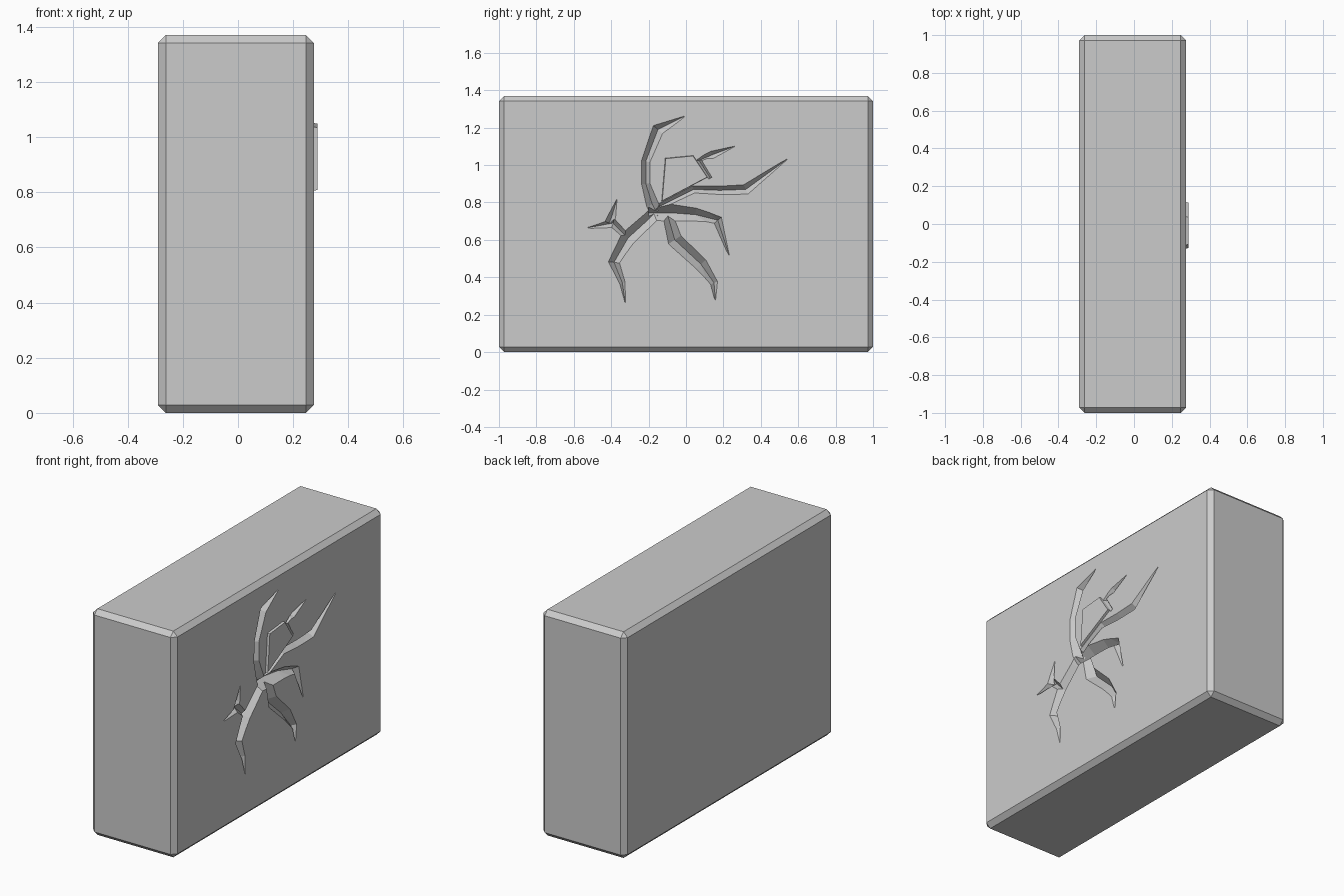
import bpy, bmesh
from mathutils import Vector

if "Cube" in bpy.data.objects:
    bpy.data.objects.remove(bpy.data.objects["Cube"])

FACE = 0.275   # x of the cracked face


def make_object(name, bm):
    bmesh.ops.recalc_face_normals(bm, faces=bm.faces)
    mesh = bpy.data.meshes.new(name)
    bm.to_mesh(mesh)
    bm.free()
    obj = bpy.data.objects.new(name, mesh)
    bpy.context.collection.objects.link(obj)
    return obj


def crack_cutter(name, path):
    """V-shaped tapering groove along (y, z, width) points."""
    bm = bmesh.new()
    pts = [Vector(p[:2]) for p in path]
    rings = []
    for i, (y, z, w) in enumerate(path):
        t = (pts[min(i + 1, len(pts) - 1)] - pts[max(i - 1, 0)]).normalized()
        side = Vector((-t.y, t.x))
        w = max(w, 0.004)
        depth, rise = 0.6 * w + 0.003, 0.5 * w
        half = w / 2 * (depth + rise) / depth
        a, b = pts[i] + side * half, pts[i] - side * half
        rings.append([bm.verts.new((FACE + rise, a.x, a.y)),
                      bm.verts.new((FACE + rise, b.x, b.y)),
                      bm.verts.new((FACE - depth, y, z))])
    for r, s in zip(rings, rings[1:]):
        for k in range(3):
            n = (k + 1) % 3
            bm.faces.new((r[k], r[n], s[n], s[k]))
    bm.faces.new(rings[0])
    bm.faces.new(rings[-1])
    bmesh.ops.triangulate(bm, faces=bm.faces)
    return make_object(name, bm)


# Stone slab with chamfered edges
bm = bmesh.new()
bmesh.ops.create_cube(bm, size=1)
for v in bm.verts:
    v.co = (-0.29 if v.co.x < 0 else FACE, v.co.y * 2, (v.co.z + 0.5) * 1.37)
bmesh.ops.bevel(bm, geom=bm.edges[:], offset=0.028, segments=1, affect='EDGES')
slab = make_object("stone_slab", bm)

# Branches of the carved crack
branches = [
    [(-.15, .73, .06), (-.18, .79, .065), (-.215, .90, .045), (-.215, 1.02, .045),
     (-.15, 1.19, .065), (-.01, 1.26, 0)],
    [(-.20, .745, .08), (-.08, .745, .09), (.05, .735, .07), (.17, .705, .05), (.23, .52, 0)],
    [(-.10, .74, .05), (-.06, .60, .08), (.08, .47, .07), (.15, .37, .04), (.157, .28, 0)],
    [(-.15, .76, .07), (-.20, .71, .07), (-.31, .61, .08), (-.385, .48, .06),
     (-.34, .37, .03), (-.325, .265, 0)],
    [(-.31, .61, .03), (-.39, .69, .05), (-.525, .665, 0)],
    [(-.41, .69, .05), (-.395, .73, .04), (-.37, .815, 0)],
    [(-.14, .78, .03), (.04, .87, .04), (.18, .865, .045), (.32, .87, .055), (.54, 1.03, 0)],
    [(.13, .93, .02), (.07, 1.025, .03), (.14, 1.055, .04), (.26, 1.10, 0)],
]
for i, path in enumerate(branches):
    cutter = crack_cutter(f"crack_cutter_{i + 1}", path)
    cutter.hide_render = True
    cutter.hide_set(True)
    mod = slab.modifiers.new("crack", 'BOOLEAN')
    mod.object = cutter
    mod.operation = 'DIFFERENCE'
    mod.solver = 'EXACT'

# Loose stone chip standing slightly proud beside the crack
bm = bmesh.new()
outline = [(-.135, .80), (.12, .935), (.04, 1.055), (-.115, 1.04)]
cy, cz = 0.0, 0.95
base = [bm.verts.new((FACE - 0.02, y, z)) for y, z in outline]
top = [bm.verts.new((FACE + 0.014, cy + (y - cy) * .94, cz + (z - cz) * .94)) for y, z in outline]
bm.faces.new(base)
bm.faces.new(top)
for k in range(4):
    n = (k + 1) % 4
    bm.faces.new((base[k], base[n], top[n], top[k]))
make_object("stone_chip", bm)
